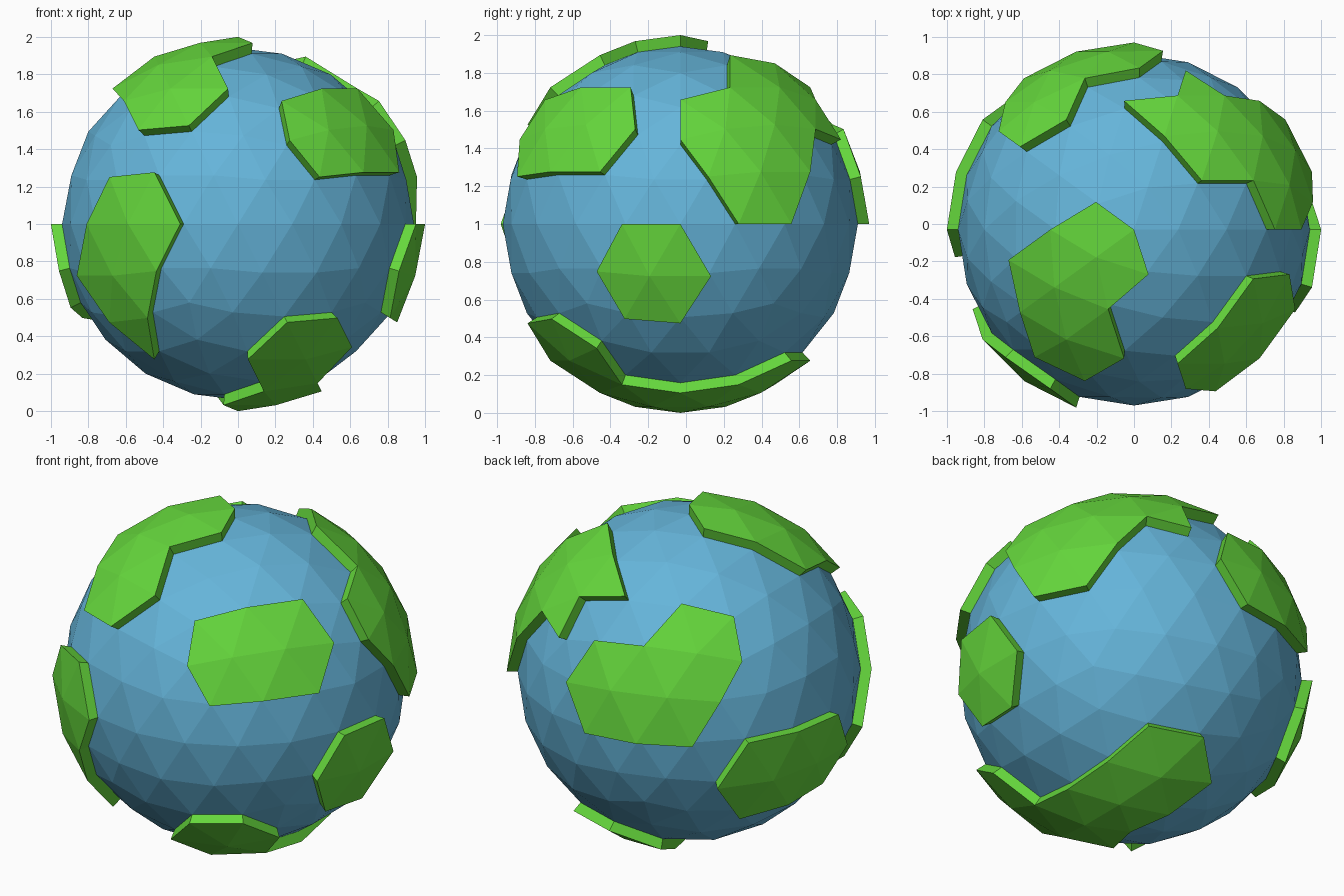
import bpy
import bmesh
from math import radians, cos, sin, sqrt
from mathutils import Vector

if "Cube" in bpy.data.objects:
    bpy.data.objects.remove(bpy.data.objects["Cube"])

OCEAN_R, LAND_R = 0.94, 1.0
CENTRE = Vector((0, -0.03, 1))


def material(name, rgb):
    mat = bpy.data.materials.new(name)
    mat.diffuse_color = (*rgb, 1)
    mat.use_nodes = True
    mat.node_tree.nodes["Principled BSDF"].inputs["Base Color"].default_value = mat.diffuse_color
    return mat


def direction(azimuth, z):
    r, a = sqrt(1 - z * z), radians(azimuth)
    return Vector((r * cos(a), r * sin(a), z))


def unit_globe():
    bm = bmesh.new()
    bmesh.ops.create_icosphere(bm, subdivisions=3, radius=1)
    return bm


def finish(bm, name, mat):
    bmesh.ops.recalc_face_normals(bm, faces=bm.faces[:])
    mesh = bpy.data.meshes.new(name)
    bm.to_mesh(mesh)
    bm.free()
    mesh.materials.append(mat)
    obj = bpy.data.objects.new(name, mesh)
    obj.location = CENTRE
    bpy.context.collection.objects.link(obj)


def continent(name, fans, extras=()):
    """Raise all triangles round each fan vertex, plus single extra triangles."""
    bm = unit_globe()
    land = set()
    for spot in fans:
        d = direction(*spot)
        land.update(max(bm.verts, key=lambda v: v.co.normalized().dot(d)).link_faces)
    for spot in extras:
        d = direction(*spot)
        land.add(max(bm.faces, key=lambda f: f.calc_center_median().normalized().dot(d)))
    bmesh.ops.delete(bm, geom=[f for f in bm.faces if f not in land], context='FACES')
    # root sits slightly under the ocean surface, top is at the land radius
    for v in bm.verts:
        v.co = v.co.normalized() * (OCEAN_R - 0.02)
    result = bmesh.ops.extrude_face_region(bm, geom=bm.faces[:], use_keep_orig=True)
    for v in result['geom']:
        if isinstance(v, bmesh.types.BMVert):
            v.co = v.co.normalized() * LAND_R
    finish(bm, name, green)


blue = material("ocean_blue", (0.13, 0.46, 0.70))
green = material("land_green", (0.13, 0.68, 0.045))

# Ocean ball
ocean = unit_globe()
bmesh.ops.scale(ocean, vec=(OCEAN_R,) * 3, verts=ocean.verts[:])
finish(ocean, "ocean", blue)

# Continents: (azimuth in degrees from +x, height on the unit sphere)
continent("north_land", [(216, .968), (216, .851), (238.4, .724)])
continent("front_right_land", [(304, .502), (324, .526)])
continent("right_upper_land", [(49.6, .724), (16, .502), (36, .526), (26.3, .276)],
          [(79.8, .755), (66.5, .542)])
continent("back_land", [(128, .502), (117.7, .276), (98.3, .276)])
continent("right_island", [(350.3, -.276)])
continent("left_land", [(171.2, -.251), (153.7, -.276)])
continent("front_left_land", [(234, 0), (225.7, -.276)], [(227.1, -.593)])
continent("south_land", [(301.6, -.724), (324, -.968), (36, -.968), (72, -.894)])
